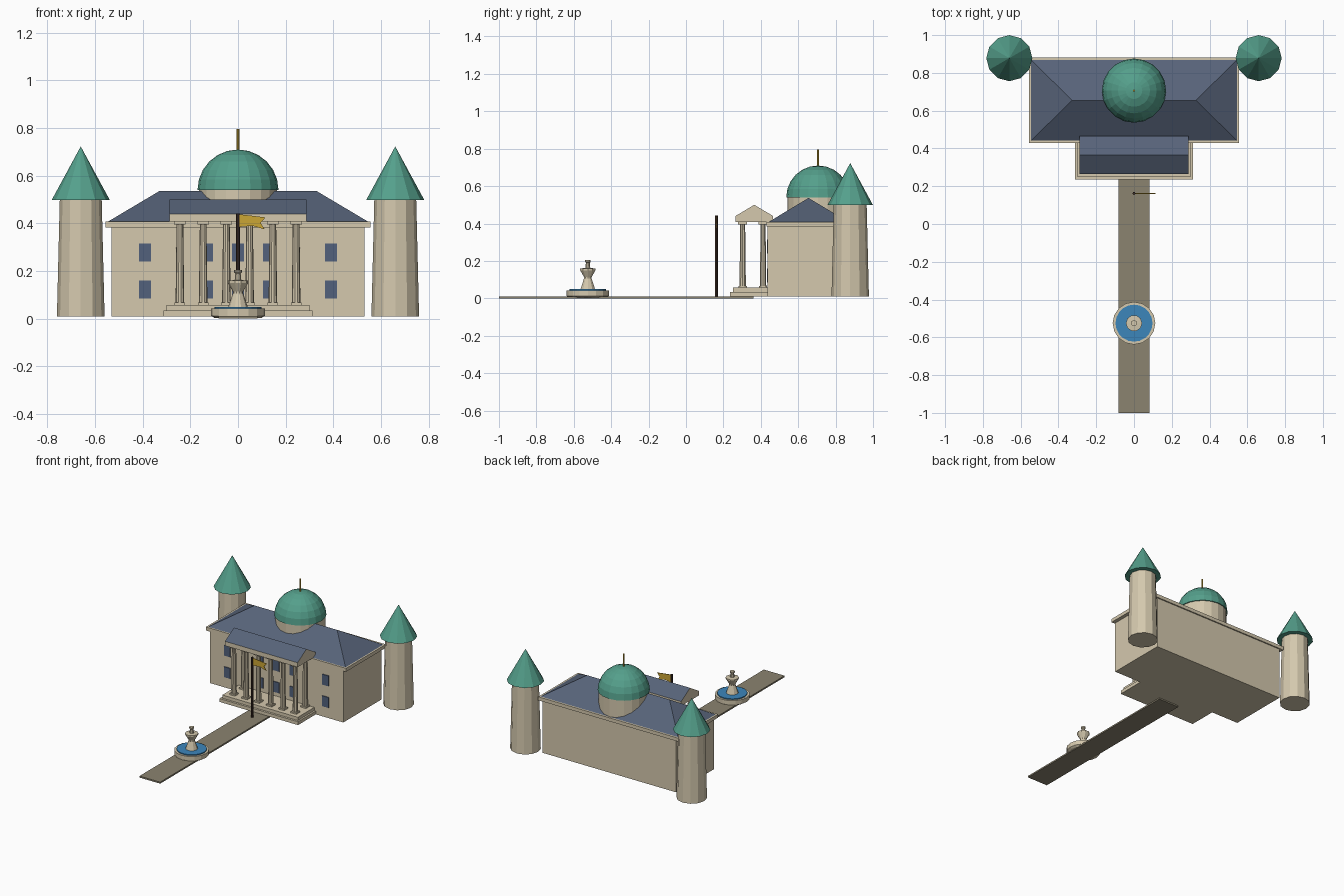
import bpy, bmesh, math
from mathutils import Matrix

if "Cube" in bpy.data.objects:
    bpy.data.objects.remove(bpy.data.objects["Cube"])


def material(name, rgb):
    m = bpy.data.materials.new(name)
    m.use_nodes = True
    color = (*rgb, 1)
    m.diffuse_color = color
    m.node_tree.nodes["Principled BSDF"].inputs["Base Color"].default_value = color
    return m


STONE = material("cream stone", (.66, .58, .42))
SLATE = material("slate blue", (.095, .125, .19))
GREEN = material("copper green", (.09, .35, .26))
PAVING = material("paving", (.26, .23, .16))
WATER = material("water blue", (.045, .24, .5))
GOLD = material("gold", (.6, .38, .035))
WOOD = material("dark wood", (.045, .025, .018))
GLASS = material("window blue", (.085, .12, .2))


def finish(name, bm, *mats):
    bmesh.ops.recalc_face_normals(bm, faces=bm.faces)
    mesh = bpy.data.meshes.new(name)
    bm.to_mesh(mesh)
    bm.free()
    for m in mats:
        mesh.materials.append(m)
    ob = bpy.data.objects.new(name, mesh)
    bpy.context.collection.objects.link(ob)
    return ob


def box(name, mat, x, y, z):
    """Box from (low, high) pairs."""
    bm = bmesh.new()
    size = [b - a for a, b in (x, y, z)]
    mid = [(a + b) / 2 for a, b in (x, y, z)]
    bmesh.ops.create_cube(bm, size=1, matrix=Matrix.Translation(mid) @ Matrix.Diagonal((*size, 1)))
    return finish(name, bm, mat)


def lathe(name, mat, x, y, profile, sides):
    """Turned solid from (radius, height) points, closed at both ends."""
    bm = bmesh.new()
    rings = []
    for r, z in profile:
        if r == 0:
            rings.append([bm.verts.new((x, y, z))] * sides)
        else:
            angles = [math.tau * i / sides for i in range(sides)]
            rings.append([bm.verts.new((x + r * math.cos(a), y + r * math.sin(a), z)) for a in angles])
    for low, high in zip(rings, rings[1:]):
        for i in range(sides):
            j = (i + 1) % sides
            bm.faces.new(list(dict.fromkeys((low[i], low[j], high[j], high[i]))))
    for ring in (rings[0], rings[-1]):
        if ring[0] is not ring[1]:
            bm.faces.new(ring)
    return finish(name, bm, mat)


def ridge_roof(name, mats, hx, y, z, ridge):
    """Roof with a ridge along x; a ridge shorter than the eaves makes hips."""
    bm = bmesh.new()
    a, b, c, d = [bm.verts.new((sx * hx, yy, z[0])) for sx, yy in
                  ((-1, y[0]), (1, y[0]), (1, y[1]), (-1, y[1]))]
    e, f = [bm.verts.new((s * ridge, sum(y) / 2, z[1])) for s in (-1, 1)]
    for face in ((a, b, f, e), (c, d, e, f), (b, c, f), (d, a, e), (d, c, b, a)):
        bm.faces.new(face)
    # gable ends and underside take the last material
    for face in bm.faces:
        face.normal_update()
        if abs(face.normal.x) > .99 or abs(face.normal.z) > .99:
            face.material_index = len(mats) - 1
    return finish(name, bm, *mats)


# Main hall
box("hall_walls", STONE, (-.53, .53), (.437, .873), (.01, .385))
box("hall_cornice", STONE, (-.556, .556), (.43, .882), (.383, .408))
ridge_roof("hall_roof", [SLATE], .545, (.441, .869), (.408, .537), .328)
for x in (-.39, -.13, 0, .13, .39):
    for z in (.085, .24):
        box("window", GLASS, (x - .025, x + .025), (.432, .438), (z, z + .075))

# Portico
box("lower_step", STONE, (-.312, .312), (.235, .45), (.01, .034))
box("upper_step", STONE, (-.3, .3), (.25, .45), (.034, .057))
box("portico_beam", STONE, (-.288, .288), (.264, .466), (.408, .44))
ridge_roof("portico_roof", [SLATE, STONE], .288, (.264, .466), (.44, .5), .288)


def column(x, y):
    box("column_base", STONE, (x - .022, x + .022), (y - .022, y + .022), (.057, .067))
    lathe("column_shaft", STONE, x, y, [(.018, .067), (.014, .395)], 10)
    box("column_capital", STONE, (x - .024, x + .024), (y - .024, y + .024), (.395, .408))


for i in range(6):
    column((i - 2.5) * .0975, .303)
for side in (-1, 1):
    column(side * .244, .412)

# Central dome
lathe("dome_drum", STONE, 0, .706, [(.163, .4), (.163, .545)], 20)
quarter = [math.pi / 2 * i / 6 for i in range(6)]
dome = [(.17 * math.cos(a), .54 + .17 * math.sin(a)) for a in quarter]
lathe("dome", GREEN, 0, .706, dome + [(0, .71)], 20)
lathe("dome_finial", GOLD, 0, .706, [(.006, .7), (.006, .797)], 8)

# Corner towers
for side in (-1, 1):
    lathe("tower", STONE, side * .66, .878, [(.1, .01), (.088, .5)], 12)
    lathe("tower_roof", GREEN, side * .66, .878, [(.122, .498), (0, .723)], 12)

# Path and fountain
box("path", PAVING, (-.082, .082), (-1, .36), (0, .011))
FY = -.525
lathe("fountain_basin", STONE, 0, FY, [(.098, .003), (.113, .012), (.113, .043), (.097, .043)], 16)
lathe("fountain_water", WATER, 0, FY, [(.098, .04), (.098, .05)], 20)
lathe("fountain_pedestal", STONE, 0, FY, [(.042, .045), (.022, .105), (.022, .115), (.043, .15),
      (.043, .16), (.014, .162), (.011, .19), (.016, .195), (.016, .205)], 10)

# Flagpole and swallowtail flag
lathe("flagpole", WOOD, 0, .162, [(.008, .01), (.008, .442)], 8)
bm = bmesh.new()
outline = [(.005, .385), (.06, .39), (.112, .375), (.095, .402), (.115, .425), (.06, .432), (.005, .438)]
bm.faces.new([bm.verts.new((x, .162, z)) for x, z in outline])
flag = finish("flag", bm, GOLD)
thickness = flag.modifiers.new("thickness", "SOLIDIFY")
thickness.thickness = .004
thickness.offset = 0
